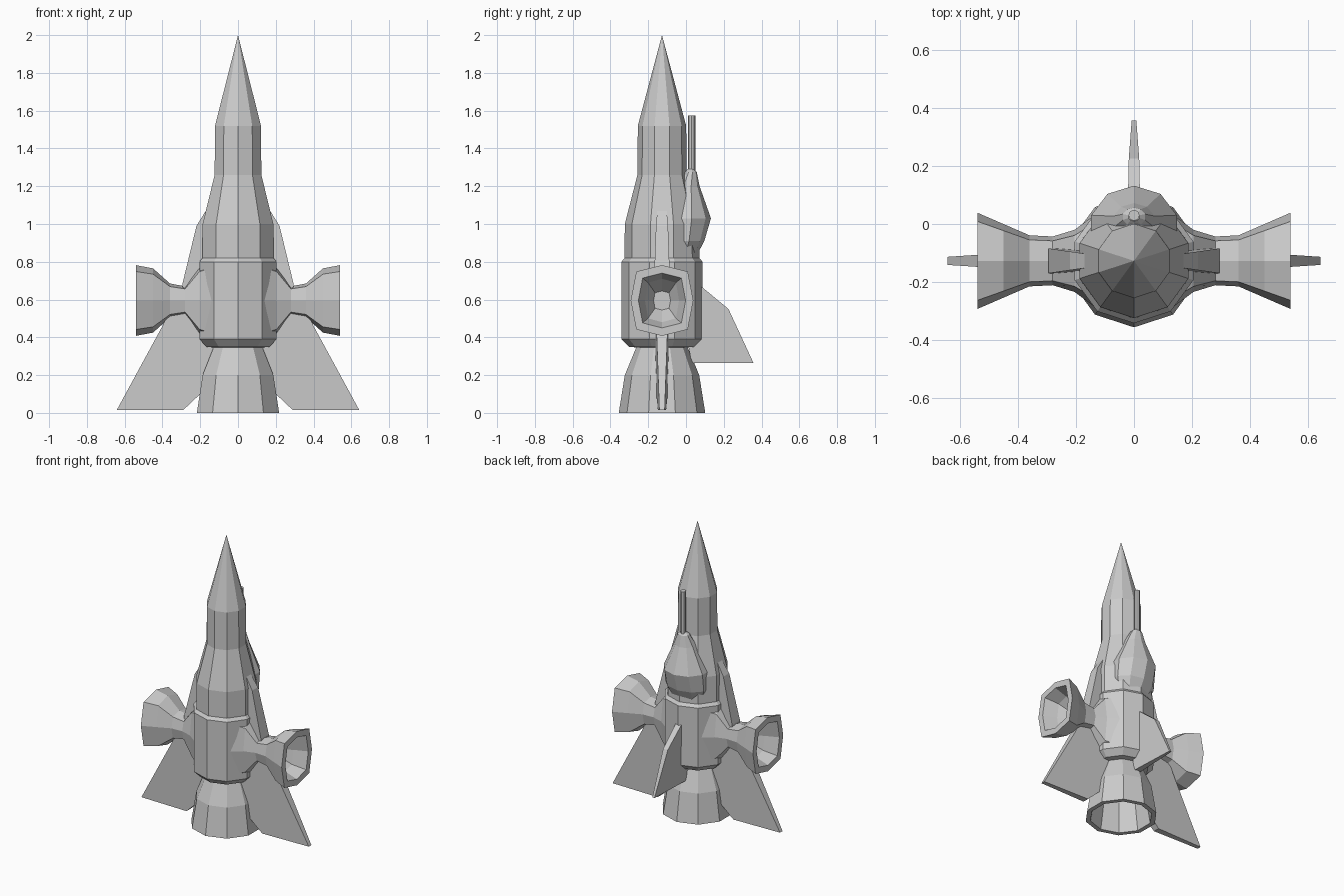
import bpy, bmesh
from math import sin, cos, pi
from mathutils import Vector

if "Cube" in bpy.data.objects:
    bpy.data.objects.remove(bpy.data.objects["Cube"])

AXIS_Y = -0.127   # rocket axis
POD_Z = 0.595     # side thruster axis height


def finish(name, bm, mirror=False):
    bmesh.ops.recalc_face_normals(bm, faces=bm.faces)
    me = bpy.data.meshes.new(name)
    bm.to_mesh(me)
    bm.free()
    ob = bpy.data.objects.new(name, me)
    bpy.context.collection.objects.link(ob)
    if mirror:
        ob.modifiers.new("Mirror", 'MIRROR').use_axis[0] = True
    return ob


def loft(name, rings, mirror=False):
    """Skin a row of closed rings and cap both ends."""
    bm = bmesh.new()
    rows = [[bm.verts.new(p) for p in r] for r in rings]
    n = len(rows[0])
    for a, b in zip(rows, rows[1:]):
        for i in range(n):
            j = (i + 1) % n
            bm.faces.new((a[i], a[j], b[j], b[i]))
    bm.faces.new(rows[0])
    bm.faces.new(rows[-1])
    bmesh.ops.remove_doubles(bm, verts=bm.verts, dist=1e-5)
    return finish(name, bm, mirror)


def ring_z(z, rx, ry, cy=AXIS_Y, n=10):
    return [Vector((rx * sin(2 * pi * i / n), cy - ry * cos(2 * pi * i / n), z))
            for i in range(n)]


def turned(name, profile):
    return loft(name, [ring_z(z, r, r) for z, r in profile])


def ring_x(x, hy, hz, k=0.82):
    """Squarish octagon for the side thrusters."""
    unit = [(1, 0), (k, k), (0, 1), (-k, k), (-1, 0), (-k, -k), (0, -1), (k, -k)]
    return [Vector((x, AXIS_Y + u * hy, POD_Z + v * hz)) for u, v in unit]


def side_plate(name, outline):
    """Mirrored plate in the xz plane; outline holds (x, z, half thickness)."""
    return loft(name, [[Vector((x, AXIS_Y + s * t, z)) for x, z, t in outline]
                       for s in (-1, 1)], True)


# Main hull with skirt, waist, shoulder and neck
turned("hull", [(0.345, 0.12), (0.35, 0.175), (0.39, 0.215), (0.80, 0.215),
                (0.82, 0.198), (1.0, 0.197), (1.26, 0.13), (1.52, 0.128)])

# Pointed nose
bm = bmesh.new()
base = [bm.verts.new(p) for p in ring_z(1.52, 0.128, 0.128)]
tip = bm.verts.new((0, AXIS_Y, 2.0))
for i in range(10):
    bm.faces.new((base[i], base[(i + 1) % 10], tip))
finish("nose_cone", bm)

# Hollow main engine bell
turned("main_nozzle", [(0.36, 0.135), (0.35, 0.135), (0.2, 0.197), (0, 0.229),
                       (0, 0.198), (0.2, 0.165), (0.33, 0.11)])

# Hollow side thrusters flaring out of the hull
loft("side_thruster", [ring_x(*r) for r in (
    (0.12, 0.17, 0.22), (0.205, 0.107, 0.185), (0.28, 0.084, 0.075),
    (0.36, 0.088, 0.09), (0.45, 0.127, 0.17), (0.54, 0.166, 0.187),
    (0.54, 0.125, 0.145), (0.45, 0.09, 0.115), (0.37, 0.045, 0.05))], True)

# Struts above and fins below the side thrusters
side_plate("upper_strut", [(0.12, 1.08, 0.022), (0.17, 1.07, 0.025), (0.22, 0.99, 0.032),
                           (0.295, 0.68, 0.043), (0.295, 0.62, 0.043), (0.12, 0.62, 0.04)])
side_plate("side_fin", [(0.15, 0.55, 0.035), (0.36, 0.55, 0.033), (0.40, 0.46, 0.03),
                        (0.642, 0.015, 0.014), (0.29, 0.015, 0.022),
                        (0.2, 0.1, 0.03), (0.12, 0.3, 0.035)])

# Rear fin
back = [(-0.05, 0.67, 0.022), (0.08, 0.67, 0.021), (0.225, 0.55, 0.018),
        (0.357, 0.265, 0.008), (0.03, 0.265, 0.022)]
loft("rear_fin", [[Vector((s * t, y, z)) for y, z, t in back] for s in (-1, 1)])

# Bulge on the back of the hull
loft("back_bulge", [ring_z(z, rx, ry, cy) for z, rx, ry, cy in (
    (0.80, 0.09, 0.07, -0.03), (0.84, 0.125, 0.09, -0.03), (0.91, 0.155, 0.117, -0.02),
    (1.03, 0.155, 0.147, -0.015), (1.2, 0.075, 0.065, 0.007), (1.275, 0.04, 0.033, 0.024),
    (1.292, 0.02, 0.015, 0.025))])

# Antenna rod
loft("antenna", [ring_z(z, 0.019, 0.019, 0.03, 8) for z in (1.25, 1.575)])
